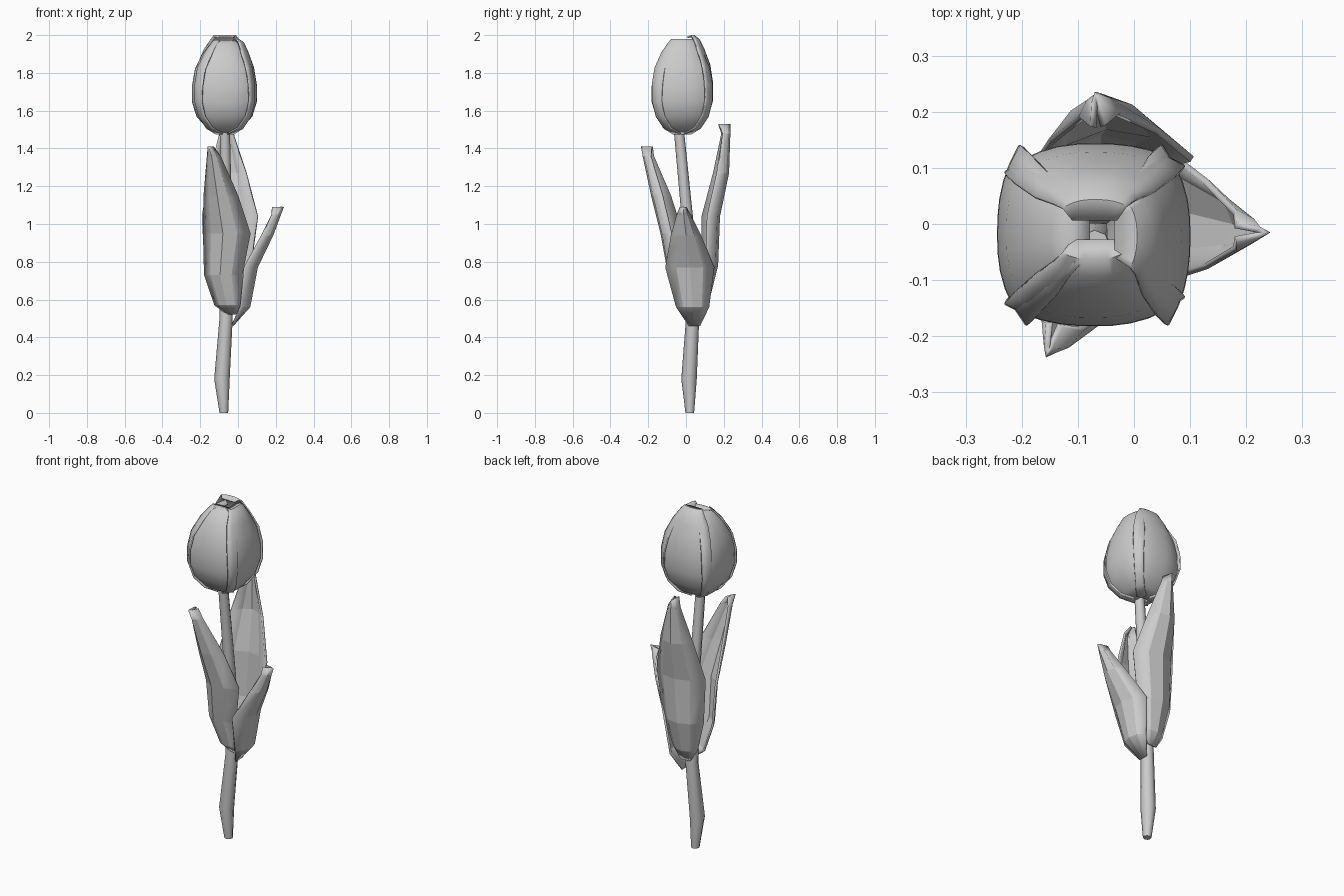
import bpy
from math import sin, cos, pi
from mathutils import Vector

if "Cube" in bpy.data.objects:
    bpy.data.objects.remove(bpy.data.objects["Cube"])


def make_grid(name, rows, closed=False, thickness=0, angle=None):
    """Skin a list of equal-length point rows."""
    n = len(rows[0])
    verts = [p for r in rows for p in r]
    faces = []
    for i in range(len(rows) - 1):
        for j in range(n if closed else n - 1):
            k = (j + 1) % n
            faces.append((i * n + j, i * n + k, (i + 1) * n + k, (i + 1) * n + j))
    if closed:
        faces.append(tuple(range(n))[::-1])
        faces.append(tuple(range((len(rows) - 1) * n, len(rows) * n)))
    me = bpy.data.meshes.new(name)
    me.from_pydata(verts, [], faces)
    ob = bpy.data.objects.new(name, me)
    bpy.context.collection.objects.link(ob)
    if thickness:
        m = ob.modifiers.new("thickness", 'SOLIDIFY')
        m.thickness = thickness
        m.offset = -1
    if angle is not None:
        bpy.ops.object.select_all(action='DESELECT')
        ob.select_set(True)
        bpy.context.view_layer.objects.active = ob
        bpy.ops.object.shade_smooth_by_angle(angle=angle)
    return ob


def sheet_rows(path, out, us, skew=1.0, power=2.0):
    """Curved strip: path rows are (outermost centre point, half width, sag)."""
    out = Vector((out[0], out[1], 0)).normalized()
    side = Vector((-out.y, out.x, 0))
    return [[Vector(c) + side * (w * u) - out * (s * abs(u) ** power * (skew if u > 0 else 1))
             for u in us] for c, w, s in path]


# Stem: eight-sided tapering tube, (x, y, z, radius)
stem = [(-.075, .02, 0, .023), (-.085, .016, .18, .041), (-.063, .035, .5, .035),
        (-.06, .015, .95, .031), (-.07, -.038, 1.5, .027)]
make_grid("stem", [[(x + r * cos(k * pi / 4), y + r * sin(k * pi / 4), z) for k in range(8)]
                   for x, y, z, r in stem], closed=True, angle=1.0)

# Leaves: folded strips, flat facets
us = (-1, -.55, 0, .55, 1)
leaves = {
    "front_leaf": ((-.25, -1), [
        ((-.035, .0, .52), .025, .0), ((-.06, -.045, .57), .075, .03),
        ((-.095, -.095, .73), .105, .07), ((-.08, -.135, .95), .13, .085),
        ((-.11, -.185, 1.15), .095, .08), ((-.14, -.23, 1.36), .038, .05),
        ((-.157, -.238, 1.41), .015, .06)]),
    "back_leaf": ((-.1, 1), [
        ((-.055, .085, .53), .03, .0), ((-.06, .125, .6), .075, .04),
        ((-.06, .17, .78), .125, .07), ((-.05, .18, 1.04), .15, .075),
        ((-.06, .228, 1.27), .1, .068), ((-.065, .235, 1.48), .038, .04),
        ((-.07, .235, 1.53), .014, .06)]),
    "right_leaf": ((1, 0), [
        ((-.025, .045, .46), .03, .0), ((.065, .035, .56), .088, .045),
        ((.105, .02, .77), .13, .065), ((.187, .0, .94), .08, .055),
        ((.228, -.012, 1.05), .038, .045), ((.243, -.015, 1.09), .018, .06)]),
}
for name, (out, path) in leaves.items():
    make_grid(name, sheet_rows(path, out, us), thickness=.012, angle=0.1)

# Bloom: four cupped petals with squarish corners, (z, distance, half width, sag)
profile = [(1.475, .025, .05, .01), (1.505, .09, .098, .02), (1.57, .145, .14, .032),
           (1.65, .169, .16, .038), (1.74, .168, .161, .04), (1.83, .153, .146, .04),
           (1.91, .115, .11, .036), (1.96, .078, .075, .026), (1.98, .045, .058, .012),
           (1.972, .008, .04, .0)]
pu = [i / 5 - 1 for i in range(11)]
# direction, distance scale, lift and opening of the tip
petals = {"front_petal": (0, -1, .96, -.005, 0), "right_petal": (1, 0, 1.01, 0, .03),
          "back_petal": (0, 1, .97, .02, .02), "left_petal": (-1, 0, 1.03, -.01, 0)}
for name, (ox, oy, k, lift, gap) in petals.items():
    path = []
    for z, d, w, s in profile:
        r = d * k + gap * max(0, (z - 1.88) / .1)
        path.append(((-.07 + ox * r, -.02 + oy * r, z + lift * (z - 1.475) / .505), w, s))
    make_grid(name, sheet_rows(path, (ox, oy), pu, skew=1.3, power=2.5),
              thickness=.008, angle=0.8)
